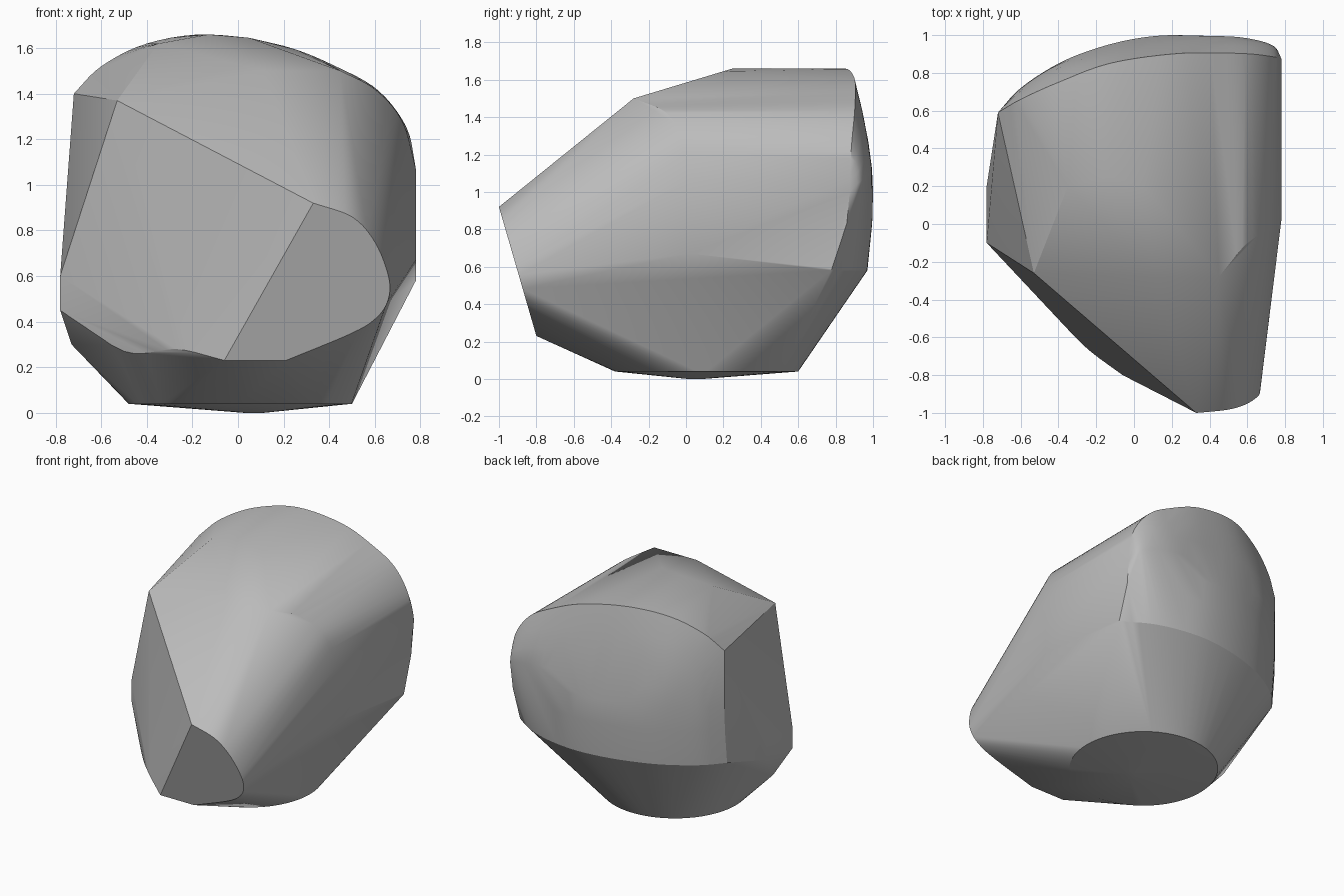
import bpy
import bmesh
import math
from mathutils import Vector

default_cube = bpy.data.objects.get("Cube")
if default_cube:
    bpy.data.objects.remove(default_cube, do_unlink=True)


def smooth_path(points, steps=5):
    """Catmull-Rom path through the given points."""
    pts = [Vector(p) for p in points]
    pts = [pts[0] * 2 - pts[1]] + pts + [pts[-1] * 2 - pts[-2]]
    path = []
    for a, b, c, d in zip(pts, pts[1:], pts[2:], pts[3:]):
        for i in range(steps):
            t = i / steps
            path.append(0.5 * (2 * b + (c - a) * t
                               + (2 * a - 5 * b + 4 * c - d) * t ** 2
                               + (3 * b - a - 3 * c + d) * t ** 3))
    return path + [pts[-2]]


def ring(centre, radius, count):
    cx, cy, cz = centre
    return [Vector((cx + radius * math.cos(math.tau * i / count),
                    cy + radius * math.sin(math.tau * i / count), cz))
            for i in range(count)]


# Curved rim between the top and the back: x, y, z
rim = smooth_path([
    (-.72, .59, 1.4), (-.6, .66, 1.52), (-.4, .75, 1.62), (-.13, .85, 1.66),
    (.2, .9, 1.61), (.45, .905, 1.51), (.62, .9, 1.41), (.74, .885, 1.25),
    (.78, .875, 1.07)])

# Widest outline of the bulging back: x, y
back_arc = smooth_path([
    (-.72, .59, 0), (-.6, .72, 0), (-.4, .85, 0), (-.2, .93, 0),
    (0, .98, 0), (.2, 1, 0), (.4, .985, 0), (.6, .945, 0), (.78, .875, 0)])

# Bulging back, swept from its lower edge up to the rim
points = list(rim)
for edge, outer in zip(rim, back_arc):
    inset = .03 + .07 * max(0, outer.x / .78) ** 4
    lower = Vector((outer.x, outer.y - inset, .58))
    middle = Vector((outer.x, outer.y, 1))
    points += [lower, lower.lerp(middle, .6) + Vector((0, inset * .25, 0)), middle]
    for t in (.25, .5, .75):
        z = 1 + (edge.z - 1) * t
        points.append(Vector((edge.x, outer.y + (edge.y - outer.y) * t * t, z)))

# Rounded front nose with a flat slanted face
nose = smooth_path([
    (.33, 0, .92), (.5, 0, .86), (.6, 0, .75), (.66, 0, .6), (.66, 0, .5),
    (.61, 0, .42), (.5, 0, .35), (.21, 0, .23)])
nose.append(Vector((-.06, 0, .23)))
for p in nose:
    p.y = -.8 - (p.z - .23) * .29
points += nose

# Front shoulder along the right of the top
points += smooth_path([
    (.45, -.28, 1.5), (.6, -.1, 1.42), (.72, -.03, 1.28), (.78, .02, 1.07)])

# Crown, brow corners and side walls
points += [Vector(p) for p in [
    (-.13, .25, 1.66), (.05, .2, 1.645), (-.35, .2, 1.62),
    (-.53, -.26, 1.37), (.11, -.28, 1.5),
    (.78, .02, .67), (.78, .4, .65), (.78, .78, .59),
    (-.78, -.1, .6), (-.78, -.1, .45), (-.78, .2, .6), (-.78, .2, .48),
    (-.73, .05, .3)]]

# Lower left edge running to the nose
points += smooth_path([
    (-.78, -.1, .47), (-.5, -.39, .27), (-.27, -.64, .28), (-.06, -.8, .23)])

# Round, slightly domed base
points += ring((.01, .11, .04), .49, 64) + ring((.07, .05, 0), .04, 16)

# Skin the sections with one taut surface
bm = bmesh.new()
for p in points:
    bm.verts.new(p)
bmesh.ops.remove_doubles(bm, verts=bm.verts, dist=.002)
bmesh.ops.convex_hull(bm, input=bm.verts)
bmesh.ops.delete(bm, geom=[v for v in bm.verts if not v.link_faces],
                 context='VERTS')
bmesh.ops.dissolve_limit(bm, angle_limit=math.radians(.5),
                         verts=bm.verts, edges=bm.edges)
bmesh.ops.recalc_face_normals(bm, faces=bm.faces)
mesh = bpy.data.meshes.new("faceted_body")
bm.to_mesh(mesh)
bm.free()

body = bpy.data.objects.new("faceted_body", mesh)
bpy.context.collection.objects.link(body)

# Plain grey colour
grey = bpy.data.materials.new("plain_grey")
grey.use_nodes = True
colour = (.5, .5, .5, 1)
grey.diffuse_color = colour
grey.node_tree.nodes["Principled BSDF"].inputs["Base Color"].default_value = colour
mesh.materials.append(grey)

# Smooth curves, crisp creases
bpy.ops.object.select_all(action='DESELECT')
body.select_set(True)
bpy.context.view_layer.objects.active = body
bpy.ops.object.shade_smooth_by_angle(angle=math.radians(25))
